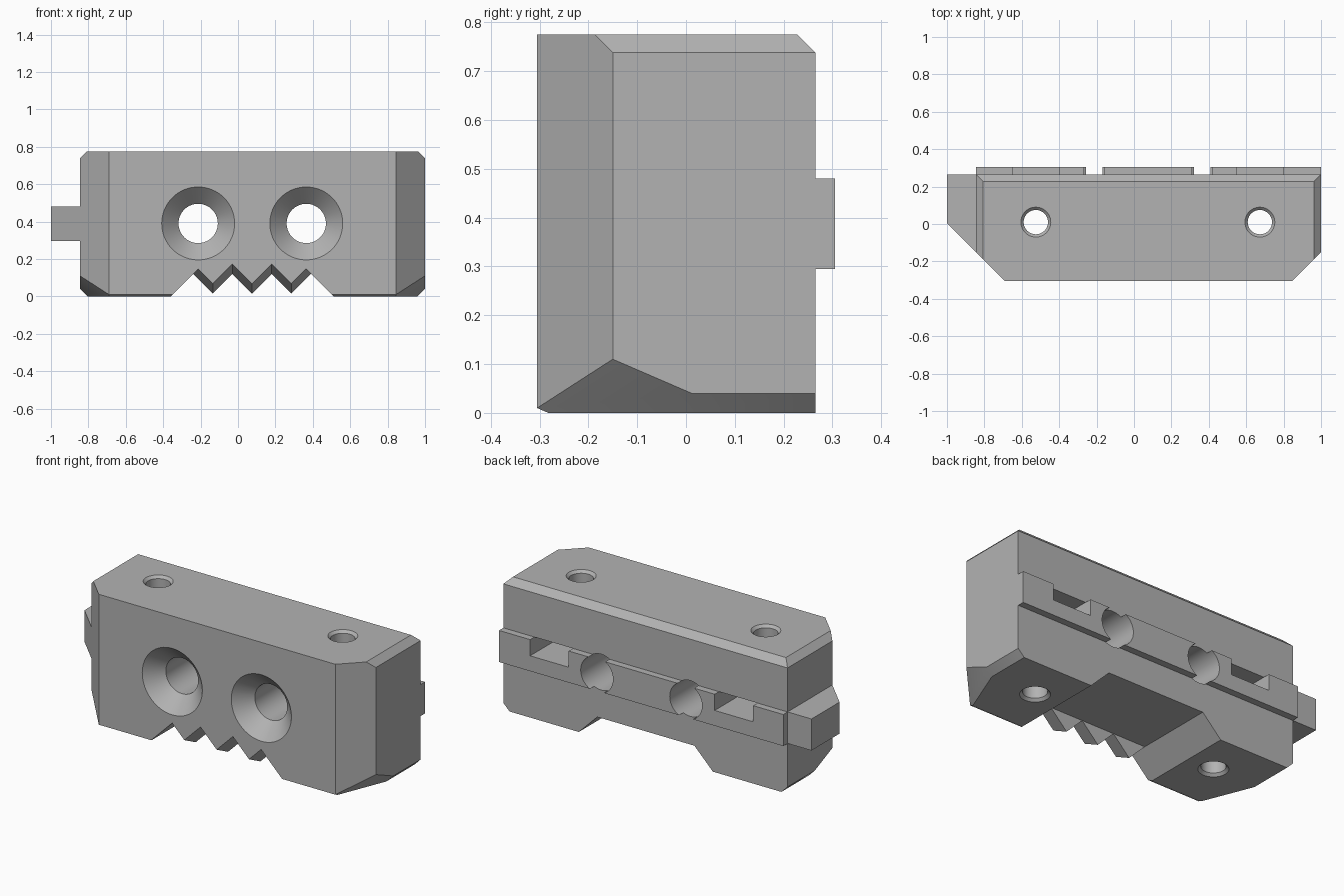
import bpy, bmesh, math
from mathutils import Vector

if "Cube" in bpy.data.objects:
    bpy.data.objects.remove(bpy.data.objects["Cube"])

grey = bpy.data.materials.new("plain grey")
grey.use_nodes = True
COLOUR = (0.45, 0.45, 0.45, 1)
grey.diffuse_color = COLOUR
grey.node_tree.nodes["Principled BSDF"].inputs["Base Color"].default_value = COLOUR

MID, HALF = 0.0775, 0.9225        # body centre and half length in x
FRONT, BACK, TOP = -0.305, 0.265, 0.775
HOLE_Z, BOLT_Y = 0.39, 0.01
SLOT_LOW, SLOT_HIGH = 0.385, 0.48


def loft(name, rings):
    """Closed solid through matching rings of points."""
    bm = bmesh.new()
    loops = [[bm.verts.new(p) for p in ring] for ring in rings]
    n = len(loops[0])
    for a, b in zip(loops, loops[1:]):
        for i in range(n):
            j = (i + 1) % n
            bm.faces.new((a[i], a[j], b[j], b[i]))
    bm.faces.new(loops[0])
    bm.faces.new(loops[-1])
    bmesh.ops.recalc_face_normals(bm, faces=bm.faces)
    mesh = bpy.data.meshes.new(name)
    bm.to_mesh(mesh)
    bm.free()
    mesh.materials.append(grey)
    obj = bpy.data.objects.new(name, mesh)
    bpy.context.collection.objects.link(obj)
    return obj


def plan(name, outline, z0, z1):
    """Upright prism from an outline in x and y."""
    return loft(name, [[(x, y, z) for x, y in outline] for z in (z0, z1)])


def box(name, x0, x1, y0, y1, z0, z1):
    return plan(name, [(x0, y0), (x1, y0), (x1, y1), (x0, y1)], z0, z1)


def turned(name, profile, place, sides=64):
    """Turned solid; place maps (u, v, height) to a point."""
    turn = [2 * math.pi * i / sides for i in range(sides)]
    return loft(name, [[place(r * math.cos(t), r * math.sin(t), h) for t in turn]
                       for r, h in profile])


# Main block with chamfered front corners
c = 0.155
half_plan = [(HALF, BACK), (HALF, FRONT + c), (HALF - c, FRONT)]
outline = [(MID + x, y) for x, y in half_plan]
outline += [(MID - x, y) for x, y in reversed(half_plan)]
body = plan("clamp_body", outline, 0, TOP)

# Flat chamfers: back top, front bottom, then both ends
bm = bmesh.new()
bm.from_mesh(body.data)


def slice_off(point, normal):
    cut = bmesh.ops.bisect_plane(bm, geom=bm.verts[:] + bm.edges[:] + bm.faces[:],
                                 plane_co=point, plane_no=normal, clear_outer=True)
    edges = [e for e in cut["geom_cut"] if isinstance(e, bmesh.types.BMEdge)]
    bmesh.ops.holes_fill(bm, edges=edges)


slice_off((0, BACK, TOP - 0.037), (0, 1, 1))
slice_off((0, FRONT, 0.01), (0, -0.44, -1))
for side in (-1, 1):
    end = MID + side * HALF
    slice_off((end, 0, TOP - 0.037), (side, 0, 1))
    slice_off((end, 0, 0.04), (side, 0, -1))
    a = Vector((end, FRONT + c, 0.11))
    b = Vector((end - side * c, FRONT, 0.01))
    d = Vector((end, 0.012, 0.04))
    normal = (b - a).cross(d - a)
    if normal.z > 0:
        normal.negate()
    slice_off(a, normal)
bmesh.ops.recalc_face_normals(bm, faces=bm.faces)
bm.to_mesh(body.data)
bm.free()

# Added parts: end tab and rear rail
tab_outline = [(-1, BACK), (-1, 0.005), (-0.845, -0.15), (-0.8, -0.15), (-0.8, BACK)]
added = [plan("end_tab", tab_outline, 0.295, SLOT_HIGH),
         box("rear_rail", -0.845, 1, 0.2, 0.305, 0.295, SLOT_HIGH)]

# Countersunk screw holes
cutters = []
for x in (-0.213, 0.365):
    cutters.append(turned("screw_hole_cutter",
                          [(0.215, FRONT - 0.02), (0.105, FRONT + 0.09), (0.105, 0.4)],
                          lambda u, v, h, x=x: (x + u, h, HOLE_Z + v)))

# Bolt holes with hexagonal nut slots open at the back
for x in (-0.525, 0.673):
    cutters.append(turned("bolt_hole_cutter",
                          [(0.1, -0.02), (0.065, 0.015), (0.065, TOP - 0.015), (0.1, TOP + 0.02)],
                          lambda u, v, h, x=x: (x + u, BOLT_Y + v, h), 48))
    w = 0.125
    k = w / math.sqrt(3)
    slot = [(x + w, 0.4), (x - w, 0.4), (x - w, BOLT_Y - k),
            (x, BOLT_Y - 2 * k), (x + w, BOLT_Y - k)]
    cutters.append(plan("nut_slot_cutter", slot, SLOT_LOW, SLOT_HIGH))

# Underside recess, flat behind and toothed at the front
ROOF, TIP, PITCH, LEFT = 0.12, 0.015, 0.105, -0.24
TEETH_BACK = -0.2


def toothed_ring(y):
    rise = 0.053 * (TEETH_BACK - y) / (TEETH_BACK - FRONT)
    shift = rise / 2
    ring = []
    for i in range(7):
        x = LEFT + i * PITCH
        z = (TIP if i % 2 else ROOF) + rise
        if i in (0, 6):
            # outer corners slide along the sloping recess walls
            x += shift if i == 0 else -shift
            z -= shift
        ring.append((x, y, z))
    low = ROOF + 0.05
    right = LEFT + 6 * PITCH
    return [(LEFT - low, y, ROOF - low)] + ring + [(right + low, y, ROOF - low)]


cutters.append(loft("teeth_cutter", [toothed_ring(FRONT - 0.03), toothed_ring(TEETH_BACK)]))
wall = ROOF + 0.05
right = LEFT + 6 * PITCH
recess = [(LEFT - wall, -0.05), (LEFT, ROOF), (right, ROOF), (right + wall, -0.05)]
cutters.append(loft("recess_cutter", [[(x, y, z) for x, z in recess]
                                      for y in (TEETH_BACK, 0.4)]))

# Combine into one solid, then discard the helpers
for helpers, operation in ((added, "UNION"), (cutters, "DIFFERENCE")):
    for helper in helpers:
        helper.hide_render = True
        mod = body.modifiers.new(helper.name, "BOOLEAN")
        mod.operation, mod.solver, mod.object = operation, "EXACT", helper
bpy.context.view_layer.update()
depsgraph = bpy.context.evaluated_depsgraph_get()
solid = bpy.data.meshes.new_from_object(body.evaluated_get(depsgraph))
body.modifiers.clear()
body.data = solid
for helper in added + cutters:
    bpy.data.objects.remove(helper)

# Smooth bores with crisp edges
bpy.ops.object.select_all(action="DESELECT")
body.select_set(True)
bpy.context.view_layer.objects.active = body
bpy.ops.object.shade_smooth_by_angle(angle=math.radians(20))
